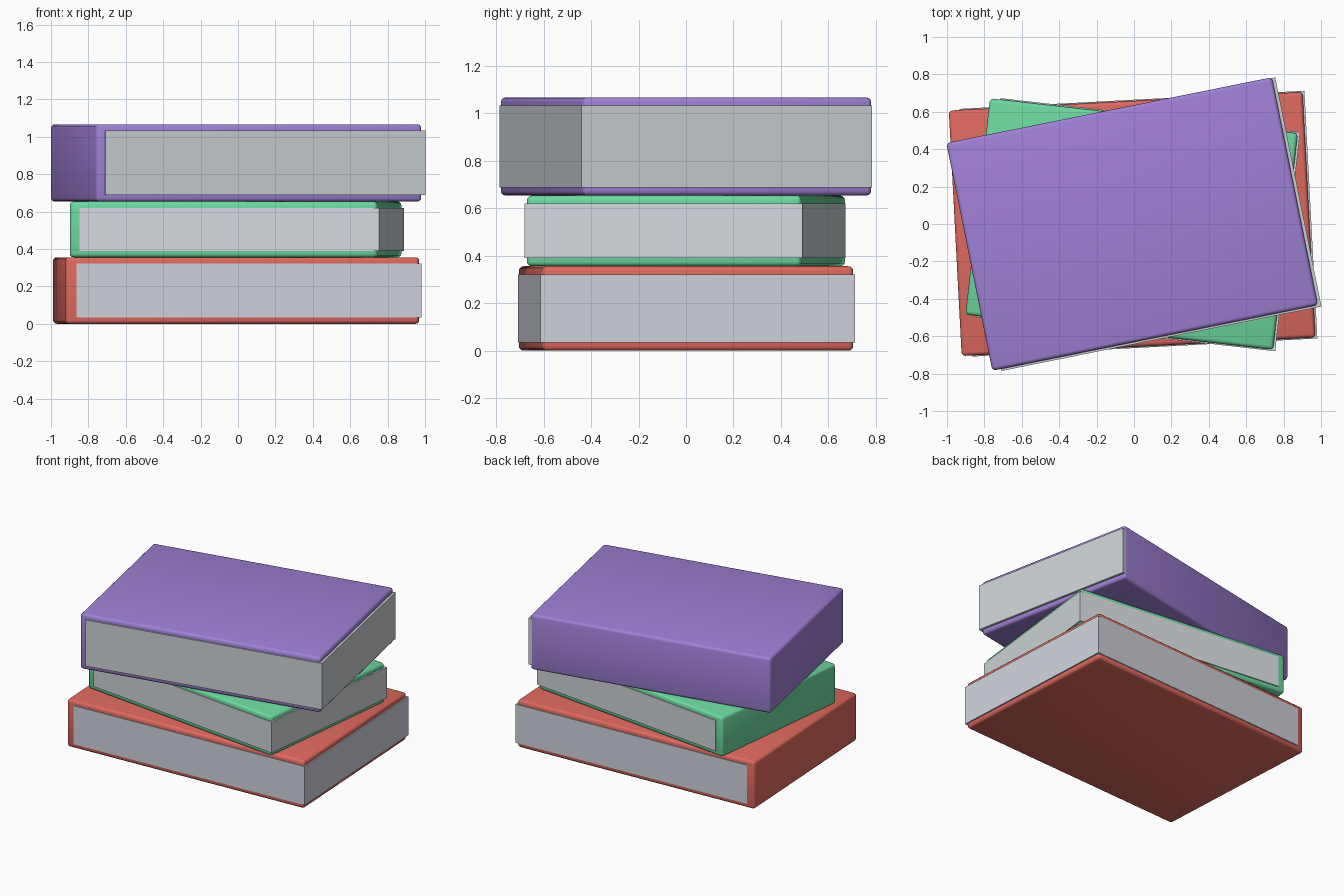
import bpy
from math import radians

cube = bpy.data.objects.get("Cube")
if cube:
    bpy.data.objects.remove(cube, do_unlink=True)


def linear(v):
    v /= 255
    return v / 12.92 if v <= 0.04045 else ((v + 0.055) / 1.055) ** 2.4


def material(name, rgb):
    mat = bpy.data.materials.new(name)
    mat.use_nodes = True
    color = [linear(v) for v in rgb] + [1]
    mat.diffuse_color = color
    bsdf = mat.node_tree.nodes["Principled BSDF"]
    bsdf.inputs["Base Color"].default_value = color
    bsdf.inputs["Roughness"].default_value = 0.8
    return mat


def box(name, mat, u, v, z, x, angle, bevel=0):
    """Box with (min, max) extents, turned about the vertical axis at x."""
    bpy.ops.mesh.primitive_cube_add(size=1)
    obj = bpy.context.object
    obj.name = name
    for vert in obj.data.vertices:
        for axis, (low, high) in enumerate((u, v, z)):
            vert.co[axis] = high if vert.co[axis] > 0 else low
    obj.location.x = x
    obj.rotation_euler.z = radians(angle)
    obj.data.materials.append(mat)
    if bevel:
        mod = obj.modifiers.new("rounded_edges", "BEVEL")
        mod.width = bevel
        mod.segments = 3
        bpy.ops.object.modifier_apply(modifier=mod.name)
        bpy.ops.object.shade_smooth_by_angle(angle=radians(35))
    return obj


def book(label, cover_rgb, page_rgb, half, pages_u, pages_v, z, x, angle):
    cover = material(label + " cover", cover_rgb)
    paper = material(label + " book paper", page_rgb)
    hu, hv = half
    box(label + "_book_cover", cover, (-hu, hu), (-hv, hv), z, x, angle, 0.02)
    # Page block stands slightly proud of the open sides, behind the spine
    box(label + "_book_pages", paper, pages_u, pages_v,
        (z[0] + 0.034, z[1] - 0.034), x, angle)


# Bottom, middle and top books of the stack
book("red", (222, 105, 94), (208, 211, 221), (0.947, 0.657),
     (-0.89, 0.957), (-0.663, 0.663), (0, 0.356), -0.01, 3)
book("green", (108, 216, 158), (211, 217, 221), (0.828, 0.582),
     (-0.772, 0.84), (-0.589, 0.589), (0.356, 0.654), -0.013, -6.5)
# The top book is closed along its back side as well as its spine
book("purple", (160, 128, 214), (202, 208, 211), (0.888, 0.621),
     (-0.841, 0.905), (-0.632, 0.617), (0.654, 1.067), -0.01, 11.4)
